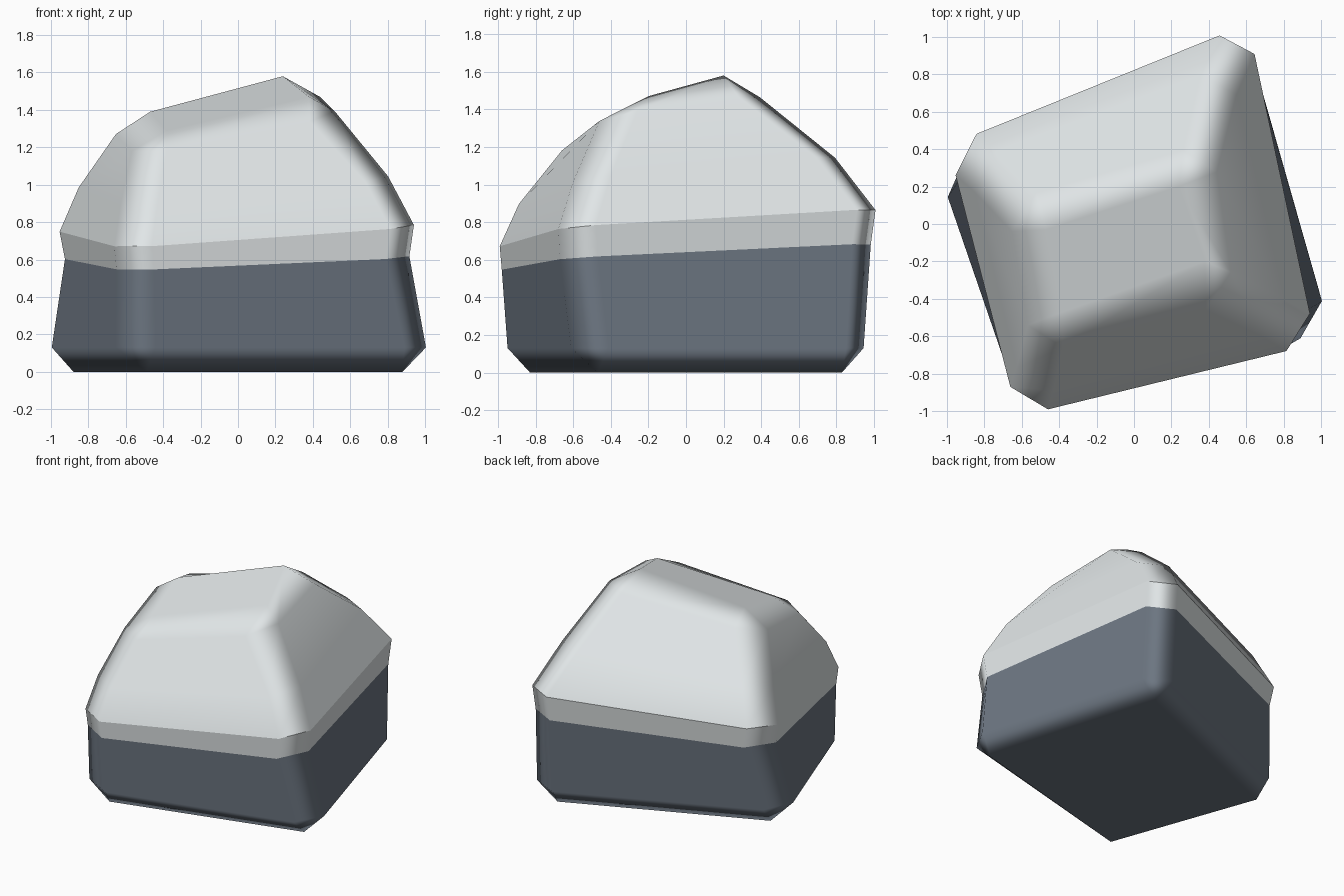
import bpy, bmesh
from mathutils import Vector

if "Cube" in bpy.data.objects:
    bpy.data.objects.remove(bpy.data.objects["Cube"])


def material(name, rgb):
    m = bpy.data.materials.new(name)
    m.diffuse_color = (*rgb, 1)
    m.use_nodes = True
    m.node_tree.nodes["Principled BSDF"].inputs["Base Color"].default_value = m.diffuse_color
    return m


def ring(corners, cut=0.165):
    """Turn four sharp corners into eight points by cutting each corner."""
    c = [Vector(p) for p in corners]
    pts = []
    for k in range(4):
        for n in (c[k - 1], c[(k + 1) % 4]):
            pts.append(c[k] + (n - c[k]).normalized() * cut)
    return pts


def loft(name, rings, mat, cap_bottom=False, cap_top=False, sharp_rings=()):
    """Skin stacked eight-point rings; smooth except along the sharp rings."""
    bm = bmesh.new()
    rows = [[bm.verts.new(p) for p in r] for r in rings]
    for lo, hi in zip(rows, rows[1:]):
        for i in range(8):
            j = (i + 1) % 8
            bm.faces.new((lo[i], lo[j], hi[j], hi[i]))
    if cap_bottom:
        bm.faces.new(rows[0][::-1])
    if cap_top:
        bm.faces.new(rows[-1])
    for r in sharp_rings:
        for i in range(8):
            bm.edges.get((rows[r][i], rows[r][(i + 1) % 8])).smooth = False
    bmesh.ops.remove_doubles(bm, verts=bm.verts, dist=0.0005)
    for f in bm.faces:
        f.smooth = True
    me = bpy.data.meshes.new(name)
    bm.to_mesh(me)
    bm.free()
    me.materials.append(mat)
    ob = bpy.data.objects.new(name, me)
    bpy.context.collection.objects.link(ob)
    # keep the broad faces flat and the bevels soft
    wn = ob.modifiers.new("weighted_normals", 'WEIGHTED_NORMAL')
    wn.keep_sharp = True
    wn.weight = 100
    return ob


stone = material("slate_grey_stone", (0.15, 0.18, 0.22))
snow = material("snow_white", (0.76, 0.80, 0.81))

# corner order: front, right, back, left
foot = ring([(-.49, -.83, 0), (.88, -.47, 0), (.49, .83, 0), (-.88, .25, 0)], 0)
base = ring([(-.60, -.99, .13), (1.05, -.57, .13), (.60, 1.01, .13), (-1.05, .30, .13)])
seam = ring([(-.61, -1.02, .54), (.95, -.63, .61), (.60, 1.045, .69), (-.965, .41, .61)])
brim = ring([(-.62, -1.03, .66), (.975, -.64, .775), (.61, 1.07, .875), (-.995, .42, .76)])
slope = ring([(-.59, -.93, .88), (.84, -.56, 1.03), (.51, .85, 1.16), (-.89, .33, 1.0)])
shoulder = ring([(-.54, -.70, 1.15), (.54, -.42, 1.37), (.42, .44, 1.49), (-.68, .12, 1.30)])
crown = ring([(-.38, -.47, 1.29), (.38, -.2, 1.47), (.24, .2, 1.58), (-.47, -.03, 1.39)], 0)

# rock body below the snow line
loft("rock_base", [foot, base, seam], stone, cap_bottom=True)
# snow covering with a small overhanging brim
loft("snow_cap", [seam, brim, slope, shoulder, crown], snow, cap_top=True, sharp_rings=(1,))
